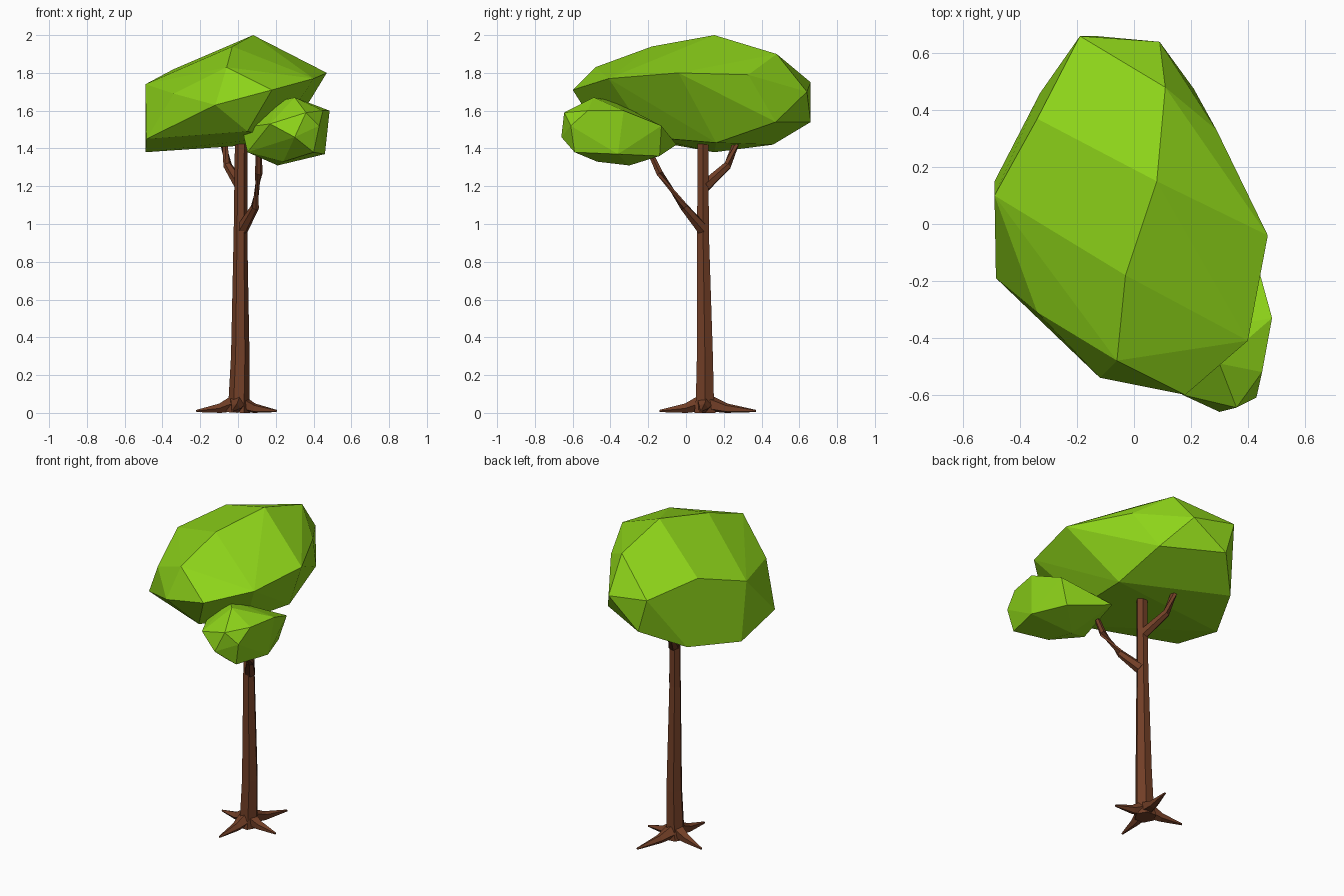
import bpy, bmesh, math
from mathutils import Vector

if "Cube" in bpy.data.objects:
    bpy.data.objects.remove(bpy.data.objects["Cube"])


def material(name, color):
    m = bpy.data.materials.new(name)
    m.diffuse_color = color
    m.use_nodes = True
    m.node_tree.nodes["Principled BSDF"].inputs["Base Color"].default_value = m.diffuse_color
    return m


LEAF = material("leaf_green", (0.27, 0.66, 0.01, 1))
BARK = material("bark_brown", (0.17, 0.05, 0.02, 1))


def finish(bm, name, mat):
    bmesh.ops.recalc_face_normals(bm, faces=bm.faces)
    me = bpy.data.meshes.new(name)
    bm.to_mesh(me)
    bm.free()
    me.materials.append(mat)
    ob = bpy.data.objects.new(name, me)
    bpy.context.collection.objects.link(ob)
    return ob


def hull(name, points):
    """Faceted leaf mass: convex hull of a few corner points."""
    bm = bmesh.new()
    for p in points:
        bm.verts.new(p)
    res = bmesh.ops.convex_hull(bm, input=bm.verts[:])
    loose = {g for g in res["geom_interior"] if isinstance(g, bmesh.types.BMVert)}
    bmesh.ops.delete(bm, geom=list(loose), context='VERTS')
    bmesh.ops.dissolve_limit(bm, angle_limit=math.radians(4),
                             verts=bm.verts[:], edges=bm.edges[:])
    return finish(bm, name, LEAF)


def limb(name, path, sides=6):
    """Tapered faceted tube along (x, y, z, radius) points."""
    bm = bmesh.new()
    pts = [Vector(p[:3]) for p in path]
    rings = []
    for i, p in enumerate(pts):
        d = (pts[min(i + 1, len(pts) - 1)] - pts[max(i - 1, 0)]).normalized()
        ref = Vector((1, 0, 0)) if abs(d.z) > 0.8 else Vector((0, 0, 1))
        a = d.cross(ref).normalized()
        b = d.cross(a)
        ring = []
        for k in range(sides):
            t = math.tau * (k + 0.5) / sides
            v = p + (a * math.cos(t) + b * math.sin(t)) * path[i][3]
            v.z = max(v.z, 0)
            ring.append(bm.verts.new(v))
        rings.append(ring)
    for r, s in zip(rings, rings[1:]):
        for k in range(sides):
            j = (k + 1) % sides
            bm.faces.new((r[k], r[j], s[j], s[k]))
    bm.faces.new(rings[0])
    bm.faces.new(rings[-1])
    return finish(bm, name, BARK)


# Large canopy
hull("main_canopy", [
    (-.06, -.48, 1.83), (-.03, -.18, 1.94), (.08, .15, 2.0), (.11, .48, 1.90),
    (.18, -.60, 1.71), (.40, -.41, 1.77), (.47, -.04, 1.80), (.29, .33, 1.79),
    (.09, .64, 1.70), (-.12, -.54, 1.63), (-.34, -.31, 1.69),
    (-.49, .10, 1.74), (-.34, .37, 1.82), (-.19, .66, 1.75),
    (-.485, -.19, 1.45), (-.49, .15, 1.38), (-.33, .46, 1.42),
    (-.13, .66, 1.54), (.05, -.46, 1.49), (.20, -.20, 1.46),
    (.245, .16, 1.43), (.21, .475, 1.54)])

# Small canopy at the front right
hull("small_canopy", [
    (.30, -.49, 1.67), (.21, -.38, 1.65), (.45, -.52, 1.60), (.485, -.33, 1.60),
    (.43, -.13, 1.52), (.43, -.61, 1.52), (.30, -.66, 1.46), (.36, -.645, 1.59),
    (.17, -.60, 1.53), (.46, -.36, 1.37), (.40, -.59, 1.38), (.21, -.30, 1.31),
    (.24, -.47, 1.33), (.05, -.38, 1.38), (.02, -.30, 1.51), (.12, -.05, 1.42),
    (.38, -.14, 1.36)])

# Trunk and branches
limb("trunk", [(0, .10, 0, .065), (.005, .10, .07, .055), (.012, .10, .30, .049),
               (.013, .09, .95, .036), (.017, .09, 1.46, .033)])
limb("front_branch", [(.02, .09, .97, .034), (.09, -.01, 1.09, .022),
                      (.11, -.14, 1.27, .02), (.11, -.19, 1.38, .016)])
limb("rear_branch", [(.015, .10, 1.20, .032), (-.055, .22, 1.31, .023),
                     (-.075, .265, 1.43, .02)])

# Roots spreading from the trunk foot
for i, (x, y) in enumerate([(-.22, .16), (.08, .37), (-.03, -.14), (.205, .08)]):
    dx, dy = x, y - .10
    limb(f"root_{i + 1}", [(dx * .08, .10 + dy * .08, .05, .045),
                           (dx * .42, .10 + dy * .42, .024, .027),
                           (x, y, .01, .006)], 5)
